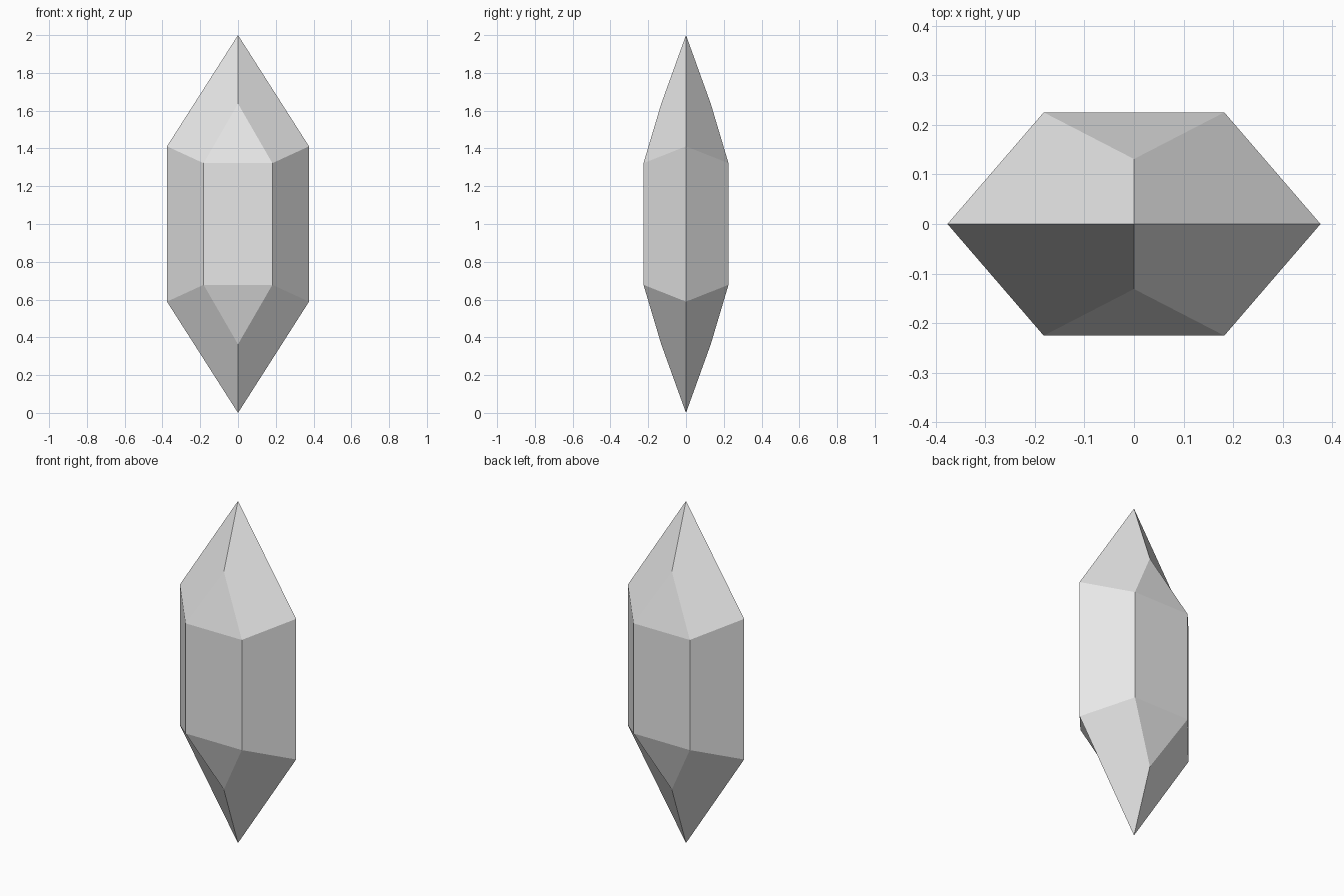
import bpy
import bmesh

default = bpy.data.objects.get("Cube")
if default:
    bpy.data.objects.remove(default, do_unlink=True)

# Pale grey stone
grey = bpy.data.materials.new("pale_grey")
grey.use_nodes = True
colour = (0.8, 0.8, 0.8, 1.0)
grey.diffuse_color = colour
grey.node_tree.nodes["Principled BSDF"].inputs["Base Color"].default_value = colour

MIDDLE = 1.0        # height of the symmetry plane
SIDE_X = 0.376      # side corners
FRONT_X, FRONT_Y = 0.182, 0.225   # front and back corners
RIDGE_Y = 0.131     # top of the front and back facets
SIDE_RISE, FRONT_RISE, RIDGE_RISE, TIP_RISE = 0.411, 0.322, 0.637, 1.0

bm = bmesh.new()


def cap(end):
    """Add one pointed end (+1 upper, -1 lower); return its rim of six corners."""
    def vert(x, y, rise):
        return bm.verts.new((x, y, MIDDLE + end * rise))

    tip = vert(0, 0, TIP_RISE)
    side = {sx: vert(sx * SIDE_X, 0, SIDE_RISE) for sx in (-1, 1)}
    ridge = {sy: vert(0, sy * RIDGE_Y, RIDGE_RISE) for sy in (-1, 1)}
    corner = {(sx, sy): vert(sx * FRONT_X, sy * FRONT_Y, FRONT_RISE)
              for sx in (-1, 1) for sy in (-1, 1)}
    for sy in (-1, 1):
        # Triangular facet, then the two large sloping facets beside it
        bm.faces.new((corner[-1, sy], corner[1, sy], ridge[sy]))
        for sx in (-1, 1):
            bm.faces.new((side[sx], corner[sx, sy], ridge[sy], tip))
    return [side[-1], corner[-1, -1], corner[1, -1],
            side[1], corner[1, 1], corner[-1, 1]]


# Two pointed ends joined by six upright panels
upper, lower = cap(1), cap(-1)
for i in range(6):
    j = (i + 1) % 6
    bm.faces.new((lower[i], lower[j], upper[j], upper[i]))

bmesh.ops.recalc_face_normals(bm, faces=bm.faces)
mesh = bpy.data.meshes.new("crystal")
bm.to_mesh(mesh)
bm.free()
mesh.materials.append(grey)
crystal = bpy.data.objects.new("crystal", mesh)
bpy.context.collection.objects.link(crystal)
